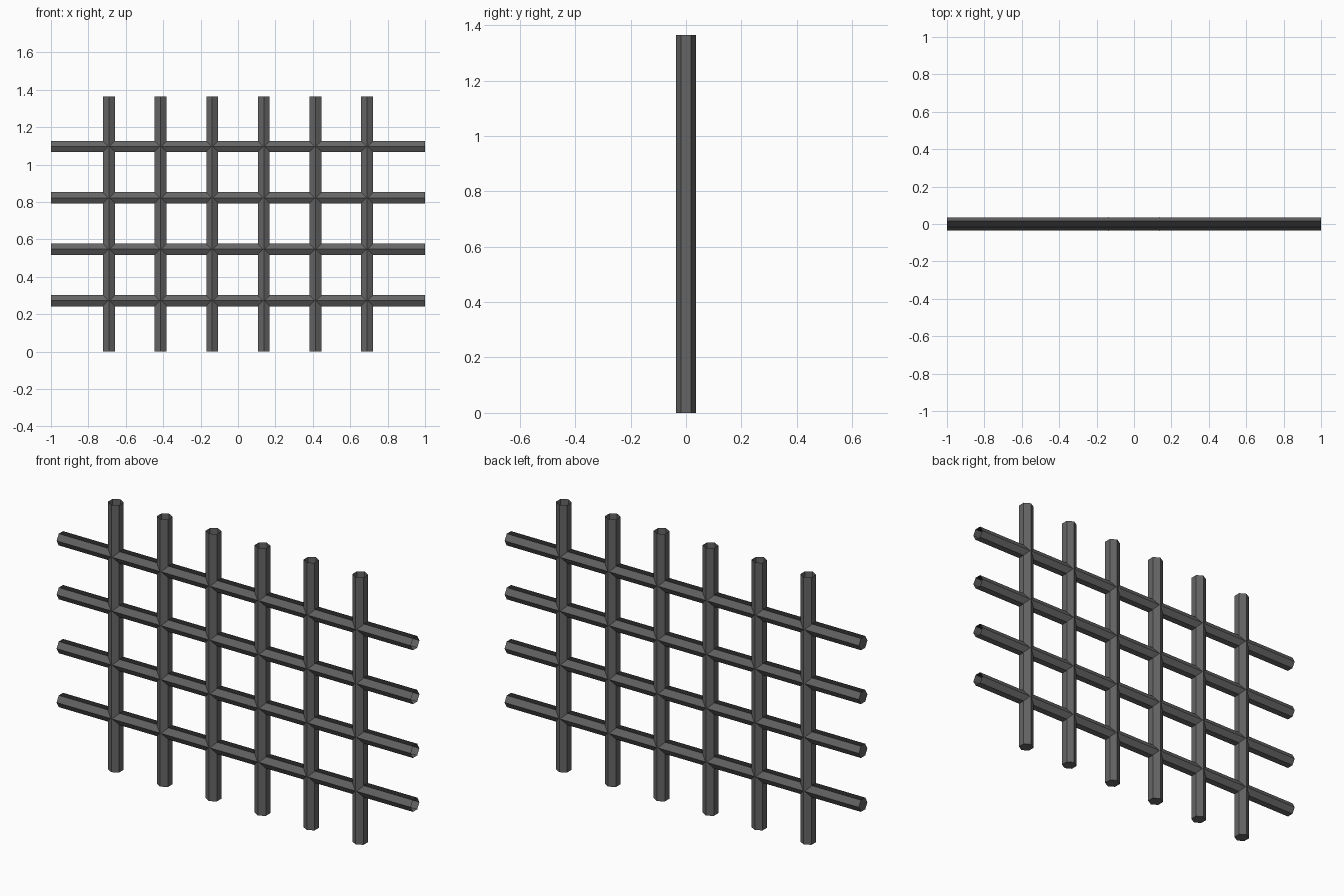
import bpy, bmesh, math
from mathutils import Vector

if "Cube" in bpy.data.objects:
    bpy.data.objects.remove(bpy.data.objects["Cube"])

metal = bpy.data.materials.new("dark grey iron")
metal.diffuse_color = (0.13, 0.13, 0.13, 1)
metal.use_nodes = True
metal.node_tree.nodes["Principled BSDF"].inputs["Base Color"].default_value = metal.diffuse_color
black = bpy.data.materials.new("blackened iron")
black.diffuse_color = (0.022, 0.022, 0.022, 1)
black.use_nodes = True
black.node_tree.nodes["Principled BSDF"].inputs["Base Color"].default_value = black.diffuse_color


def hex_tube(name, start, end, radius):
    """Six-sided tube, ridges front and back, capped at its start and open at its end."""
    start, end = Vector(start), Vector(end)
    front = Vector((0, -1, 0))
    side = (end - start).normalized().cross(front)
    bm = bmesh.new()
    rings = []
    for centre in (start, end):
        ring = []
        for i in range(6):
            a = i * math.pi / 3
            ring.append(bm.verts.new(centre + radius * (math.cos(a) * front + math.sin(a) * side)))
        rings.append(ring)
    for i in range(6):
        j = (i + 1) % 6
        bm.faces.new((rings[0][i], rings[1][i], rings[1][j], rings[0][j]))
    bm.faces.new(rings[0])
    middle = (start + end) / 2
    for f in bm.faces:
        f.normal_update()
        if f.normal.dot(f.calc_center_median() - middle) < 0:
            f.normal_flip()
        # Flat top of the cross bars is blackened
        f.material_index = 1 if f.normal.z > 0.9 else 0
    mesh = bpy.data.meshes.new(name)
    bm.to_mesh(mesh)
    bm.free()
    mesh.materials.append(metal)
    mesh.materials.append(black)
    obj = bpy.data.objects.new(name, mesh)
    bpy.context.collection.objects.link(obj)
    return obj


# Six upright bars
for i in range(6):
    x = (i - 2.5) * 0.276
    hex_tube(f"upright_bar_{i + 1}", (x, 0, 0), (x, 0, 1.365), 0.0365)

# Four cross bars
for i in range(4):
    z = 0.272 + i * 0.275
    hex_tube(f"cross_bar_{i + 1}", (-1, 0, z), (1, 0, z), 0.0345)
